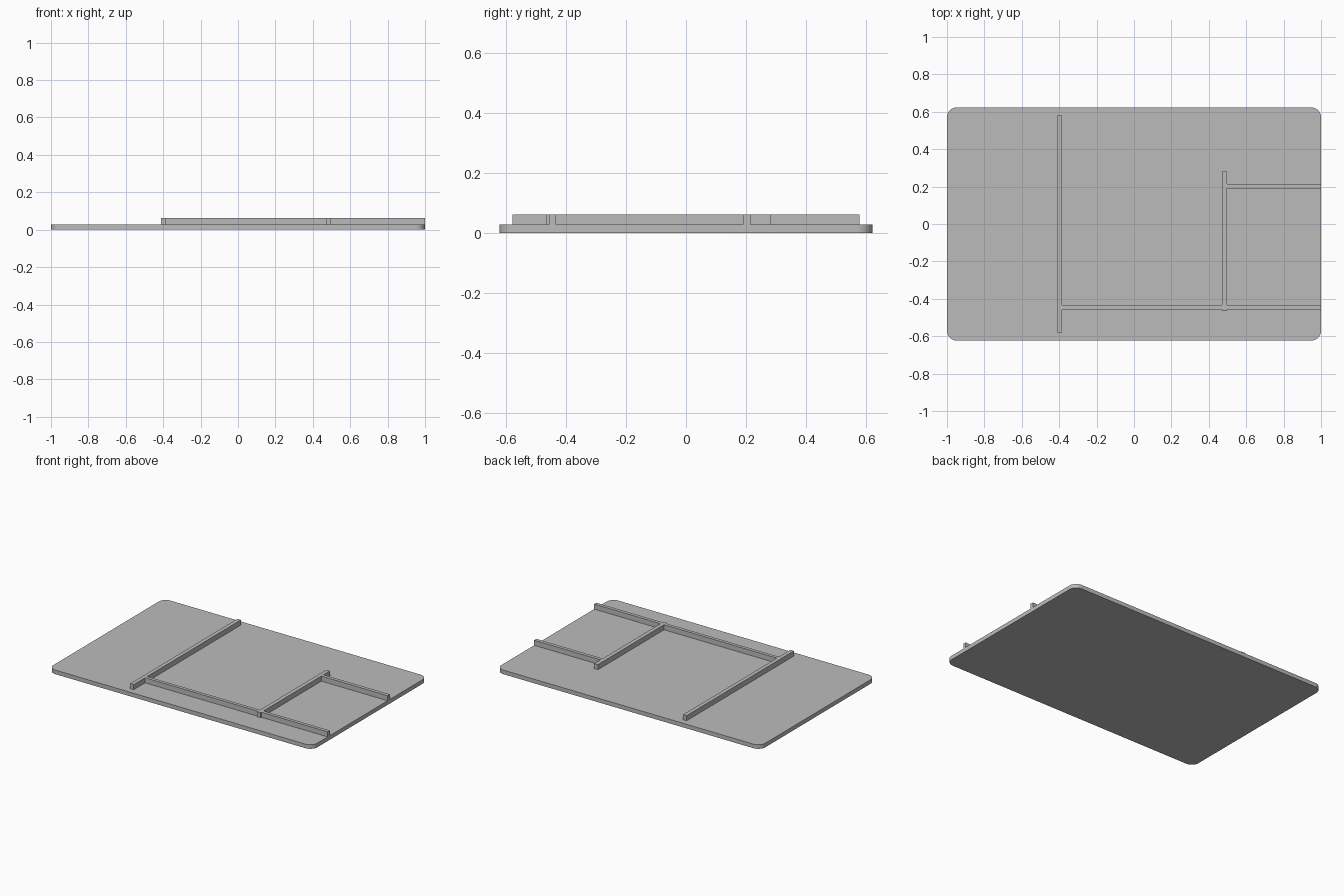
import bpy
import bmesh
from mathutils import Vector

cube = bpy.data.objects.get("Cube")
if cube:
    bpy.data.objects.remove(cube, do_unlink=True)

GREY = (0.5, 0.5, 0.5, 1)
BASE_TOP = 0.028
RAIL_TOP = 0.063

grey = bpy.data.materials.new("plain grey")
grey.use_nodes = True
grey.diffuse_color = GREY
grey.node_tree.nodes["Principled BSDF"].inputs["Base Color"].default_value = GREY


def box(name, low, high, corner_radius=0):
    """Box between two corners, with optionally rounded vertical edges."""
    low, high = Vector(low), Vector(high)
    bm = bmesh.new()
    bmesh.ops.create_cube(bm, size=1)
    for v in bm.verts:
        v.co = (low + high) / 2 + v.co * (high - low)
    if corner_radius:
        upright = [e for e in bm.edges
                   if abs(e.verts[0].co.z - e.verts[1].co.z) > 0.001]
        bmesh.ops.bevel(bm, geom=upright, offset=corner_radius,
                        segments=8, profile=0.5, affect='EDGES')
    mesh = bpy.data.meshes.new(name)
    bm.to_mesh(mesh)
    bm.free()
    mesh.materials.append(grey)
    obj = bpy.data.objects.new(name, mesh)
    bpy.context.collection.objects.link(obj)
    return obj


def rail(name, x0, x1, y0, y1):
    return box(name, (x0, y0, BASE_TOP), (x1, y1, RAIL_TOP))


# Rounded base plate
base = box("base_plate", (-1, -0.623, 0), (1, 0.623, BASE_TOP), 0.053)
bpy.context.view_layer.objects.active = base
base.select_set(True)
bpy.ops.object.shade_smooth_by_angle()

# Rails running front to back
rail("long_cross_rail", -0.411, -0.384, -0.58, 0.58)
rail("short_cross_rail", 0.470, 0.498, -0.466, 0.282)

# Rails running side to side, butted against the cross rails
rail("front_rail_inner", -0.384, 0.470, -0.457, -0.434)
rail("front_rail_outer", 0.498, 1, -0.457, -0.434)
rail("back_rail", 0.498, 1, 0.191, 0.215)
